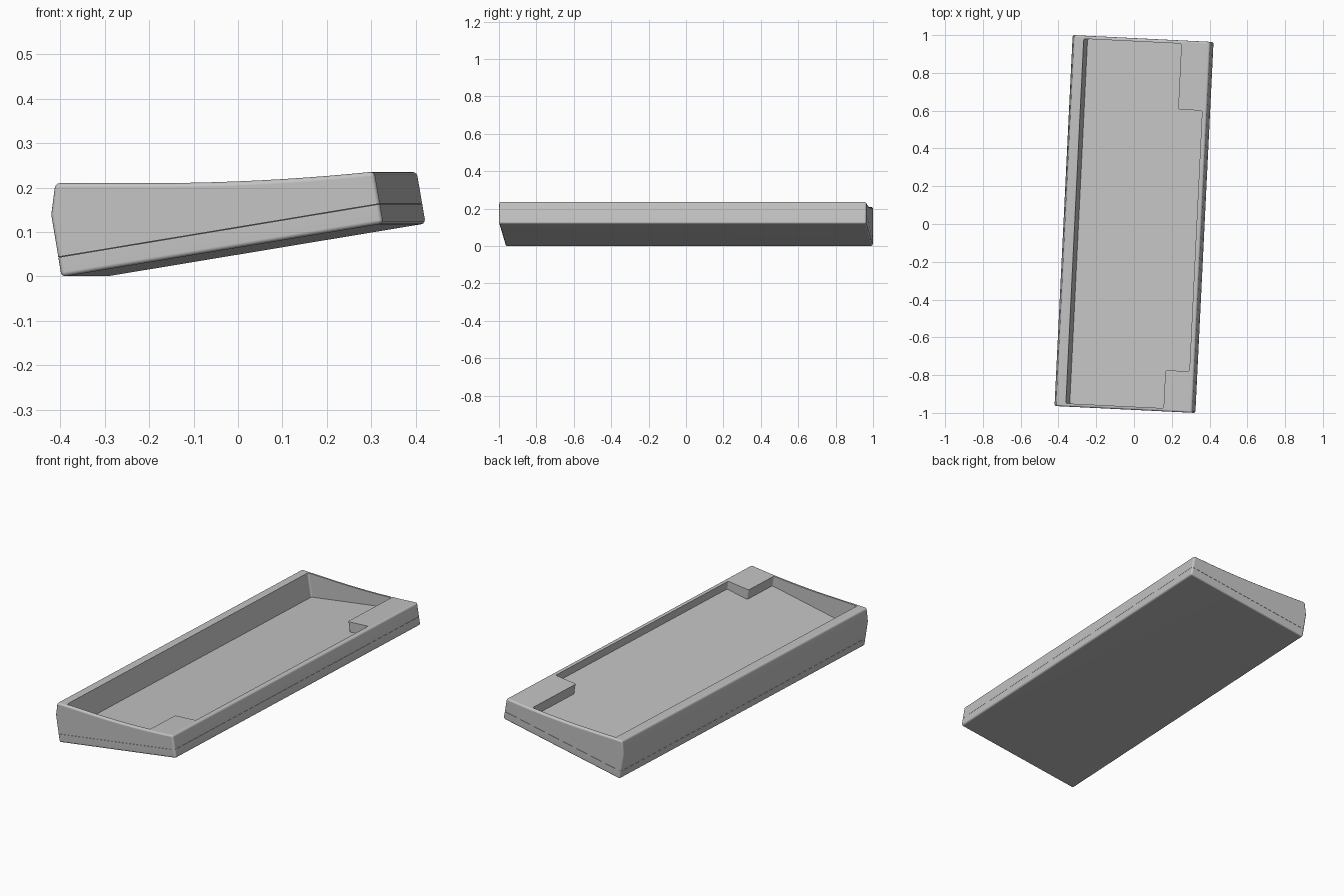
import bpy, bmesh, math
from mathutils import Matrix

cube = bpy.data.objects.get("Cube")
if cube:
    bpy.data.objects.remove(cube, do_unlink=True)

TILT = math.radians(9.4)      # typing angle of the case
TURN = math.radians(-2.8)     # slight turn about the vertical
HALF = 0.983                  # half of the long side
SEAM = 0.045                  # height of the joint above the underside
FLOOR = 0.075                 # height of the recess floor above the underside
PLACE = (Matrix.Rotation(TURN, 4, 'Z') @ Matrix.Translation((-0.35, 0, -0.001))
         @ Matrix.Rotation(-TILT, 4, 'Y'))

grey = bpy.data.materials.new("case grey")
grey.use_nodes = True
colour = (0.55, 0.55, 0.55, 1)
grey.diffuse_color = colour
grey.node_tree.nodes["Principled BSDF"].inputs["Base Color"].default_value = colour


def prism(points, offset):
    """Solid made by sweeping a closed outline of 3D points along an offset."""
    bm = bmesh.new()
    face = bm.faces.new([bm.verts.new(p) for p in points])
    top = bmesh.ops.extrude_face_region(bm, geom=[face])["geom"]
    bmesh.ops.translate(bm, vec=offset,
                        verts=[g for g in top if isinstance(g, bmesh.types.BMVert)])
    bmesh.ops.recalc_face_normals(bm, faces=bm.faces)
    return bm


def round_edges(bm, rule, width):
    bmesh.ops.bevel(bm, geom=[e for e in bm.edges if rule(e)], offset=width,
                    segments=3, profile=0.5, affect='EDGES', clamp_overlap=True)


def add_object(name, bm):
    mesh = bpy.data.meshes.new(name)
    bm.to_mesh(mesh)
    bm.free()
    mesh.materials.append(grey)
    obj = bpy.data.objects.new(name, mesh)
    obj.matrix_world = PLACE
    bpy.context.collection.objects.link(obj)
    return obj


def case_profile():
    """Side outline: flat underside, angled rear wall, dished top."""
    pts = [(0, 0), (0.735, 0)]
    c, s = math.cos(TILT), math.sin(TILT)
    for i in range(15):
        x = 0.705 - 0.719 * i / 14
        z = 0.211 + 0.026 * (max(0, x - 0.2) / 0.505) ** 2
        pts.append((x * c + z * s, z * c - x * s))
    return pts + [(0, 0.142)]


# Whole outer body with softened edges
body = prism([(p, -HALF, q) for p, q in case_profile()], (0, 2 * HALF, 0))
round_edges(body, lambda e: e.calc_face_angle(0) > math.radians(25), 0.01)


def slice_body(height, keep_above):
    bm = body.copy()
    bmesh.ops.bisect_plane(bm, geom=bm.verts[:] + bm.edges[:] + bm.faces[:],
                           plane_co=(0, 0, height), plane_no=(0, 0, 1),
                           clear_inner=keep_above, clear_outer=not keep_above)
    rim = [e for e in bm.edges if e.is_boundary]
    bmesh.ops.contextual_create(bm, geom=rim)
    bmesh.ops.recalc_face_normals(bm, faces=bm.faces)
    return bm


# Base and upper frame, parted by a hairline seam
base = add_object("base_plate", slice_body(SEAM - 0.0005, False))
frame = add_object("upper_frame", slice_body(SEAM + 0.0005, True))
body.free()

# Tray recess with a solid block left in two corners
LEFT, STEP, RIGHT, END = 0.070, 0.583, 0.710, 0.966
outline = [(LEFT, -END), (STEP, -END), (STEP, -0.765), (RIGHT, -0.765),
           (RIGHT, 0.617), (STEP, 0.617), (STEP, END), (LEFT, END)]
recess = prism([(p, v, FLOOR) for p, v in outline], (0, 0, 0.4))
round_edges(recess, lambda e: abs(e.verts[0].co.z - e.verts[1].co.z) > 0.1, 0.008)
cutter = add_object("recess_cutter", recess)
cutter.hide_render = True

cut = frame.modifiers.new("recess", 'BOOLEAN')
cut.operation = 'DIFFERENCE'
cut.solver = 'EXACT'
cut.object = cutter
bpy.context.view_layer.update()
bpy.context.view_layer.objects.active = frame
bpy.ops.object.modifier_apply(modifier=cut.name)
bpy.data.objects.remove(cutter, do_unlink=True)

# Smooth the rounded edges while the broad faces stay flat
bpy.ops.object.select_all(action='DESELECT')
for part in (base, frame):
    part.select_set(True)
bpy.ops.object.shade_smooth_by_angle(angle=math.radians(35))
for part in (base, frame):
    flat = part.modifiers.new("flat_faces", 'WEIGHTED_NORMAL')
    flat.keep_sharp = True
